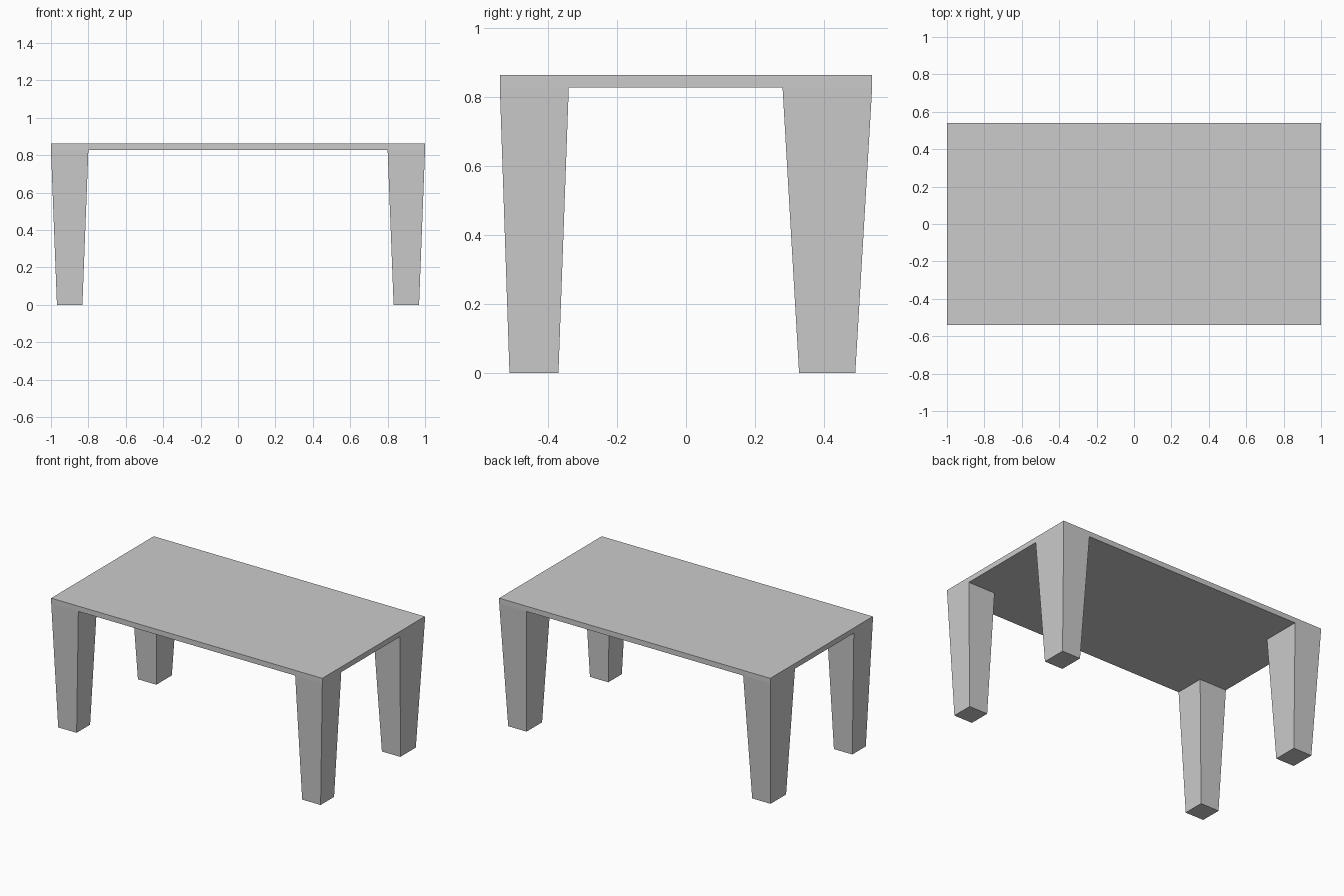
import bpy, bmesh

if "Cube" in bpy.data.objects:
    bpy.data.objects.remove(bpy.data.objects["Cube"])

TOP, UNDER = 0.864, 0.829
XS = [-1.0, -0.8, 0.8, 1.0]
YS = [-0.54, -0.34, 0.28, 0.54]          # back legs are deeper than front legs
FOOT_X = [-0.968, -0.832, 0.832, 0.968]
FOOT_Y = [-0.512, -0.37, 0.328, 0.491]

bm = bmesh.new()

# Underside of the tabletop: 3 x 3 grid whose corner cells are the leg sections
grid = [[bm.verts.new((x, y, UNDER)) for y in YS] for x in XS]
cells = {}
for i in range(3):
    for j in range(3):
        cells[i, j] = bm.faces.new((grid[i][j], grid[i][j + 1],
                                    grid[i + 1][j + 1], grid[i + 1][j]))

# Tabletop thickness
slab = bmesh.ops.extrude_face_region(bm, geom=list(cells.values()), use_keep_orig=True)
for v in (g for g in slab["geom"] if isinstance(g, bmesh.types.BMVert)):
    v.co.z = TOP

# Tapered legs pulled down from the four corner cells
corners = [cells[i, j] for i in (0, 2) for j in (0, 2)]
feet = bmesh.ops.extrude_discrete_faces(bm, faces=corners)["faces"]


def nearest(values, t):
    return min(range(len(values)), key=lambda k: abs(values[k] - t))


for foot in feet:
    for v in foot.verts:
        v.co = (FOOT_X[nearest(XS, v.co.x)], FOOT_Y[nearest(YS, v.co.y)], 0.0)

bmesh.ops.recalc_face_normals(bm, faces=bm.faces[:])

mesh = bpy.data.meshes.new("table")
bm.to_mesh(mesh)
bm.free()
table = bpy.data.objects.new("table", mesh)
bpy.context.collection.objects.link(table)
